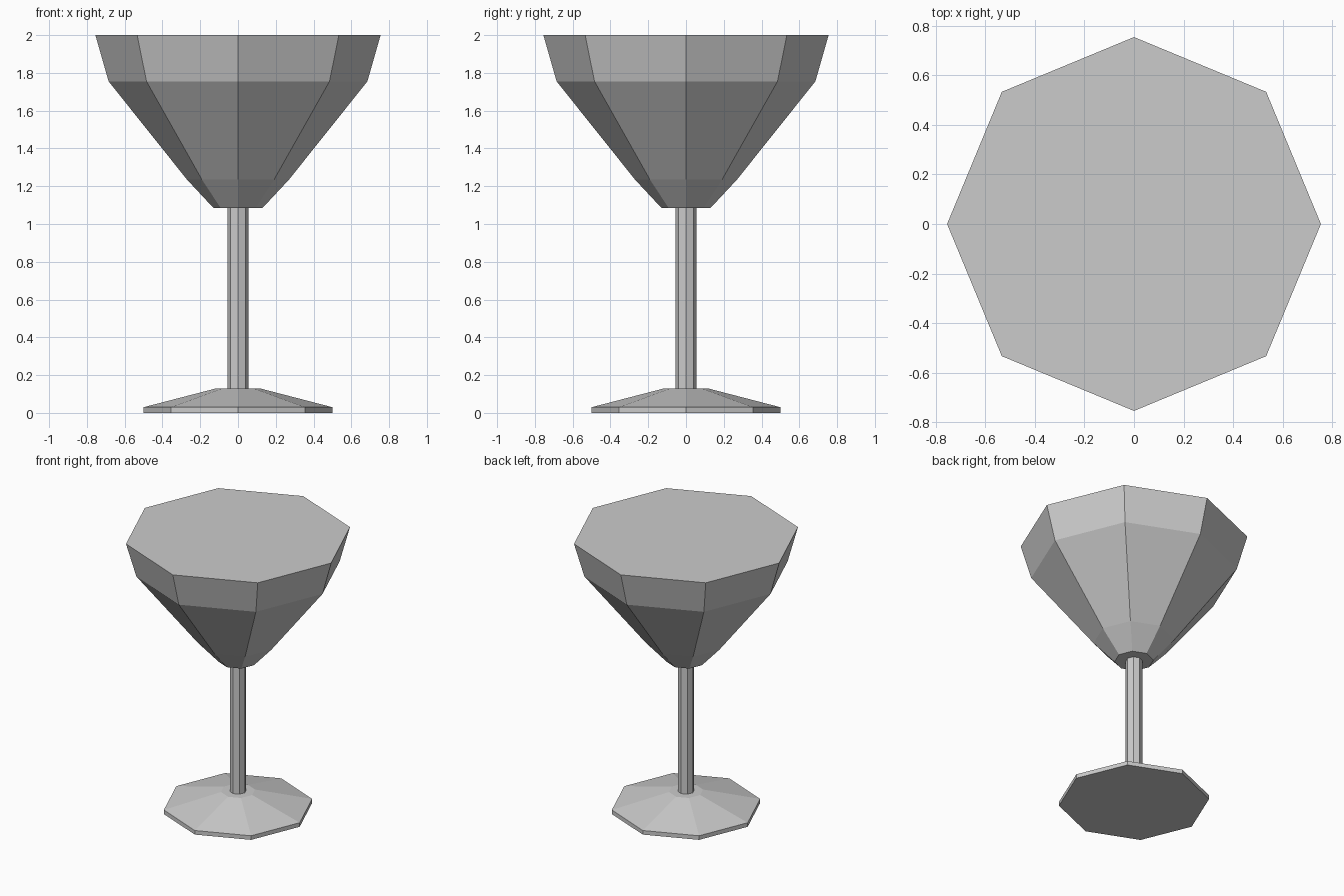
import bpy
import bmesh
from math import cos, sin, tau

SIDES = 8

cube = bpy.data.objects.get("Cube")
if cube:
    bpy.data.objects.remove(cube, do_unlink=True)

# Single pale grey material
grey = bpy.data.materials.new("pale grey")
grey.use_nodes = True
colour = (0.6, 0.6, 0.6, 1)
grey.diffuse_color = colour
grey.node_tree.nodes["Principled BSDF"].inputs["Base Color"].default_value = colour


def lathe(name, profile):
    """Solid faceted part from (radius, height) pairs, listed bottom to top."""
    bm = bmesh.new()
    rings = [[bm.verts.new((r * cos(tau * i / SIDES), r * sin(tau * i / SIDES), z))
              for i in range(SIDES)] for r, z in profile]
    for low, high in zip(rings, rings[1:]):
        for i in range(SIDES):
            j = (i + 1) % SIDES
            bm.faces.new((low[i], low[j], high[j], high[i]))
    bm.faces.new(rings[0][::-1])
    bm.faces.new(rings[-1])
    mesh = bpy.data.meshes.new(name)
    bm.to_mesh(mesh)
    bm.free()
    mesh.materials.append(grey)
    obj = bpy.data.objects.new(name, mesh)
    bpy.context.collection.objects.link(obj)
    return obj


# Wide sloping foot
lathe("foot", [(0.5, 0), (0.5, 0.03), (0.115, 0.13)])
# Slender stem, sunk slightly into foot and bowl
lathe("stem", [(0.055, 0.12), (0.055, 1.095)])
# Filled bowl with a flat top
lathe("bowl", [(0.13, 1.085), (0.27, 1.235), (0.685, 1.755), (0.755, 2)])
